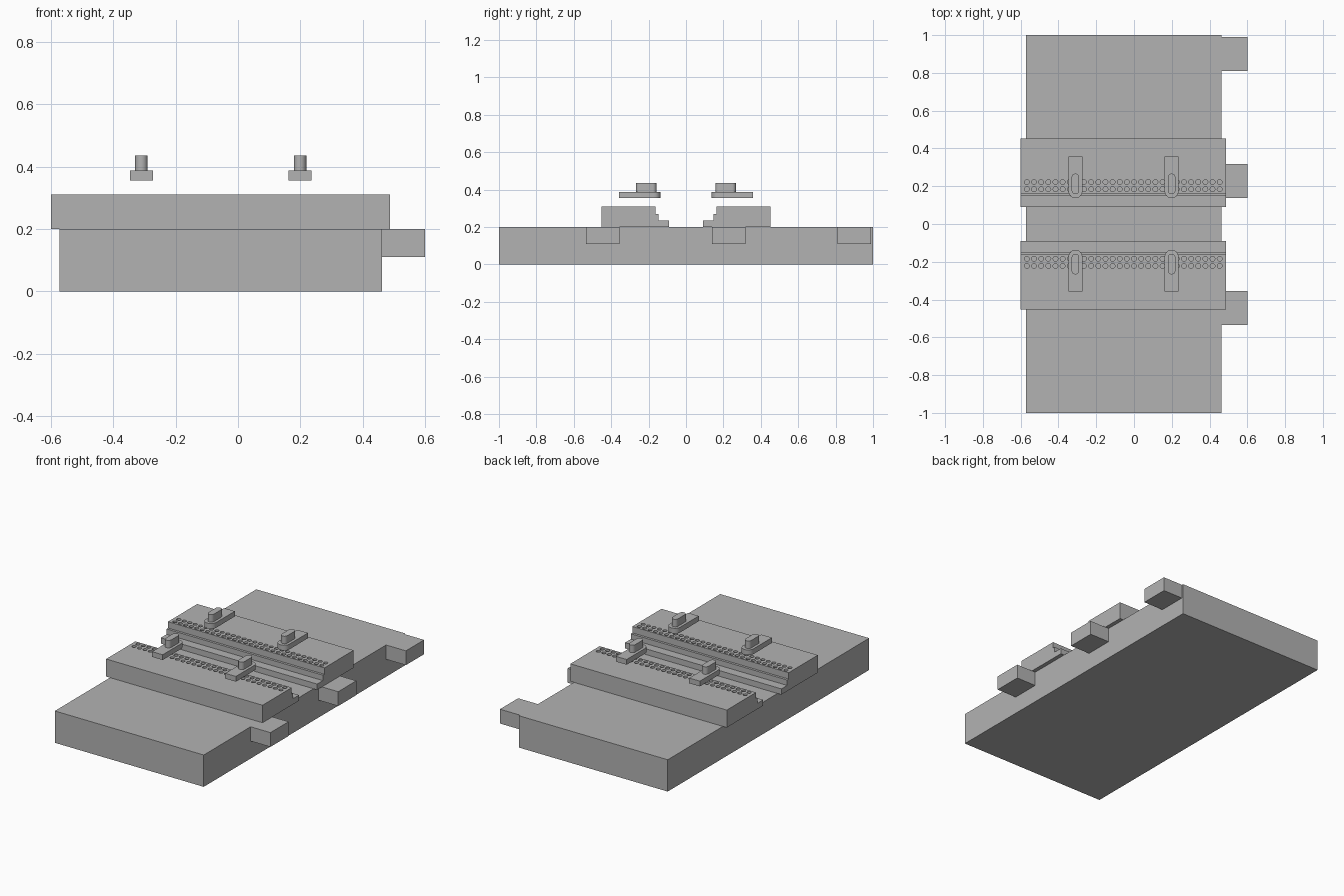
import bpy, bmesh, math
from mathutils import Vector

cube = bpy.data.objects.get("Cube")
if cube:
    bpy.data.objects.remove(cube, do_unlink=True)

# Single grey material
grey = bpy.data.materials.new("plain grey")
grey.use_nodes = True
colour = (0.45, 0.45, 0.45, 1)
grey.diffuse_color = colour
grey.node_tree.nodes["Principled BSDF"].inputs["Base Color"].default_value = colour


def finish(name, bm):
    bmesh.ops.recalc_face_normals(bm, faces=bm.faces[:])
    mesh = bpy.data.meshes.new(name)
    bm.to_mesh(mesh)
    bm.free()
    mesh.materials.append(grey)
    obj = bpy.data.objects.new(name, mesh)
    bpy.context.collection.objects.link(obj)
    return obj


def prism(bm, points, offset):
    """Extrude a closed loop of 3D points by an offset."""
    face = bm.faces.new([bm.verts.new(p) for p in points])
    new = bmesh.ops.extrude_face_region(bm, geom=[face], use_keep_orig=True)["geom"]
    verts = [g for g in new if isinstance(g, bmesh.types.BMVert)]
    bmesh.ops.translate(bm, verts=verts, vec=Vector(offset))


def box(name, x0, x1, y0, y1, z0, z1):
    bm = bmesh.new()
    prism(bm, [(x0, y0, z0), (x1, y0, z0), (x1, y1, z0), (x0, y1, z0)], (0, 0, z1 - z0))
    return finish(name, bm)


def arc(cx, cy, r, start, steps=12):
    return [(cx + r * math.cos(start + math.pi * i / steps),
             cy + r * math.sin(start + math.pi * i / steps)) for i in range(steps + 1)]


def plate(name, outline, side, z0, z1):
    bm = bmesh.new()
    prism(bm, [(x, side * y, z0) for x, y in outline], (0, 0, z1 - z0))
    obj = finish(name, bm)
    bpy.ops.object.select_all(action="DESELECT")
    obj.select_set(True)
    bpy.context.view_layer.objects.active = obj
    bpy.ops.object.shade_smooth_by_angle(angle=math.radians(30))
    return obj


# Base slab and the tabs along its left edge
box("base_slab", -0.573, 0.462, -1, 1, 0, 0.2)
for i, y in enumerate((-0.445, 0.228, 0.9)):
    box(f"side_tab_{i + 1}", 0.462, 0.6, y - 0.09, y + 0.09, 0.11, 0.2)

# Stepped rail section, as distance from the centre line and height
section = [(0.452, 0.2), (0.452, 0.31), (0.162, 0.31), (0.162, 0.27),
           (0.147, 0.27), (0.147, 0.236), (0.09, 0.236), (0.09, 0.2)]

for side, label in ((-1, "front"), (1, "back")):
    # Rail
    bm = bmesh.new()
    prism(bm, [(-0.6, side * y, z) for y, z in section], (1.087, 0, 0))
    rail = finish(f"{label}_rail", bm)

    # Two rows of round holes
    bm = bmesh.new()
    for row in (0.184, 0.222):
        for i in range(28):
            cx = -0.567 + i * 0.0378
            ring = [(cx + 0.013 * math.cos(a * math.tau / 12),
                     side * row + 0.013 * math.sin(a * math.tau / 12), 0.25) for a in range(12)]
            prism(bm, ring, (0, 0, 0.1))
    cutter = finish(f"{label}_hole_cutter", bm)
    cutter.hide_render = True
    cut = rail.modifiers.new("holes", "BOOLEAN")
    cut.operation = "DIFFERENCE"
    cut.solver = "EXACT"
    cut.object = cutter
    bpy.context.view_layer.objects.active = rail
    bpy.ops.object.modifier_apply(modifier=cut.name)
    bpy.data.objects.remove(cutter, do_unlink=True)

    # Clamp arms with a rounded inner end, each carrying an oblong stud
    for x, place in ((-0.31, "right"), (0.199, "left")):
        r = 0.037
        arm = [(x + r, 0.358), (x - r, 0.358)] + arc(x, 0.137 + r, r, math.pi)
        plate(f"{label}_{place}_clamp_arm", arm, side, 0.355, 0.388)
        r = 0.02
        stud = arc(x, 0.267 - r, r, 0) + arc(x, 0.158 + r, r, math.pi)
        plate(f"{label}_{place}_clamp_stud", stud, side, 0.388, 0.435)
